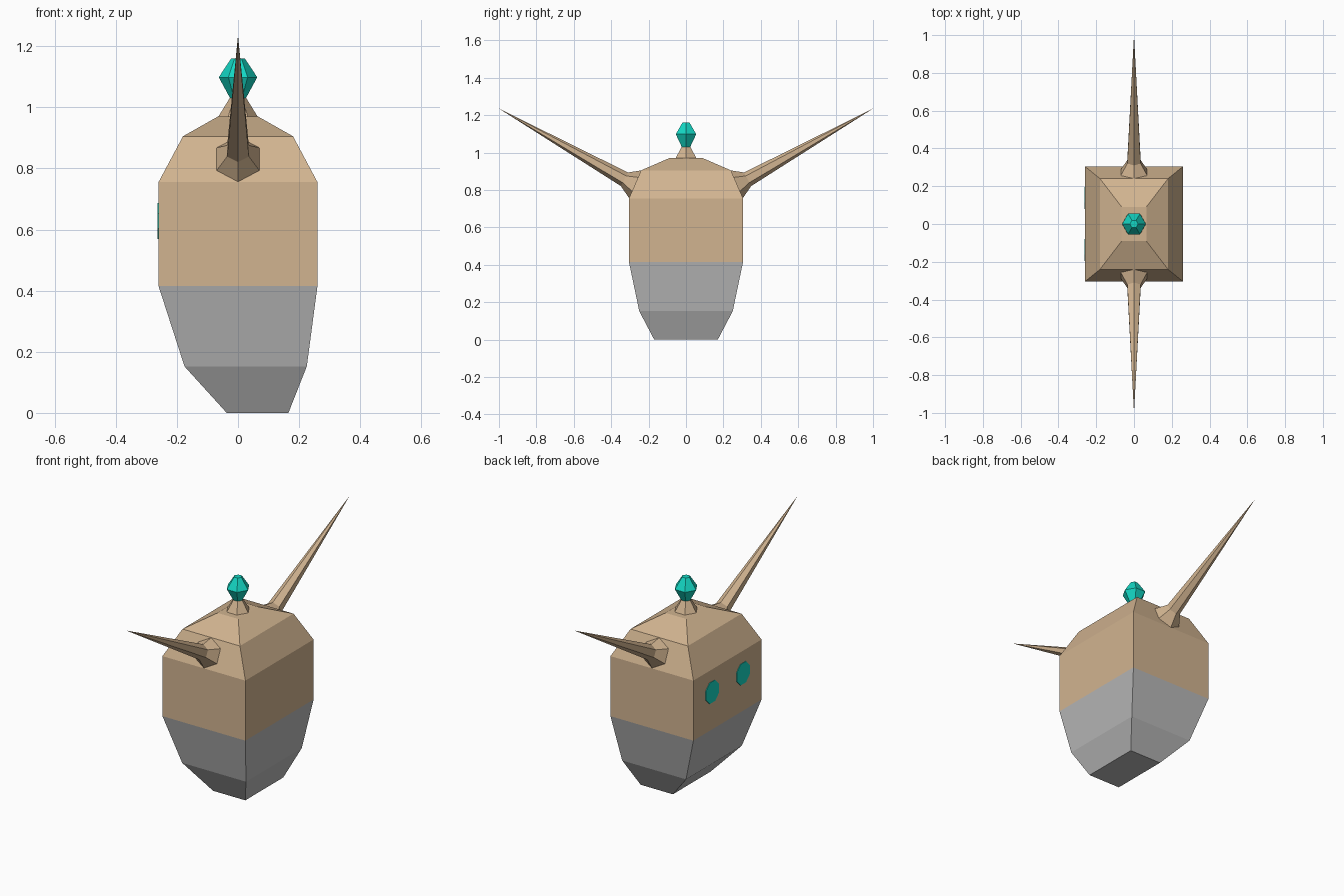
import bpy
import bmesh
from math import cos, sin, pi
from mathutils import Vector

cube = bpy.data.objects.get("Cube")
if cube:
    bpy.data.objects.remove(cube, do_unlink=True)


def make_material(name, rgb):
    mat = bpy.data.materials.new(name)
    mat.use_nodes = True
    colour = (*rgb, 1.0)
    mat.diffuse_color = colour
    bsdf = mat.node_tree.nodes["Principled BSDF"]
    bsdf.inputs["Base Color"].default_value = colour
    bsdf.inputs["Roughness"].default_value = 0.8
    return mat


tan = make_material("tan", (0.64, 0.455, 0.28))
grey = make_material("grey", (0.48, 0.48, 0.48))
teal = make_material("teal", (0.007, 0.68, 0.55))


def loft(name, rings, materials, cap_start=True, cap_end=True):
    """Skin a list of equal-length point rings into one flat-shaded object."""
    bm = bmesh.new()
    loops = [[bm.verts.new(p) for p in ring] for ring in rings]
    n = len(loops[0])
    for a, b in zip(loops, loops[1:]):
        for i in range(n):
            j = (i + 1) % n
            bm.faces.new((a[i], a[j], b[j], b[i]))
    if cap_start:
        bm.faces.new(loops[0][::-1])
    if cap_end:
        bm.faces.new(loops[-1])
    bmesh.ops.remove_doubles(bm, verts=bm.verts, dist=0.0001)
    bmesh.ops.recalc_face_normals(bm, faces=bm.faces)
    mesh = bpy.data.meshes.new(name)
    bm.to_mesh(mesh)
    bm.free()
    for mat in materials:
        mesh.materials.append(mat)
    obj = bpy.data.objects.new(name, mesh)
    bpy.context.collection.objects.link(obj)
    return obj


def polygon(centre, u, v, radius, sides=6, turn=0.0):
    """Regular polygon in the plane spanned by u and v."""
    centre, u, v = Vector(centre), Vector(u), Vector(v)
    angles = [turn + 2 * pi * i / sides for i in range(sides)]
    return [centre + radius * (cos(a) * u + sin(a) * v) for a in angles]


X, Y, Z = Vector((1, 0, 0)), Vector((0, 1, 0)), Vector((0, 0, 1))

# Head: rectangular sections as (height, min x, max x, half depth)
SPLIT = 0.415
sections = [(0, -0.037, 0.165, 0.17), (0.152, -0.175, 0.225, 0.25),
            (SPLIT, -0.26, 0.26, 0.305), (0.755, -0.26, 0.26, 0.305),
            (0.905, -0.18, 0.18, 0.24), (0.97, -0.065, 0.065, 0.09)]
head = loft("head",
            [[(x0, -d, z), (x1, -d, z), (x1, d, z), (x0, d, z)]
             for z, x0, x1, d in sections], [tan, grey])
for face in head.data.polygons:
    face.material_index = 1 if face.center.z < SPLIT else 0

# Stalk and gem on the crown
loft("gem_stalk", [polygon((0, 0, z), X, Y, r)
                   for z, r in ((0.968, 0.065), (1.035, 0.024))], [tan])
loft("gem", [polygon((0, 0, z), X, Y, r)
             for z, r in ((1.03, 0.026), (1.098, 0.063), (1.16, 0.022))], [teal])

# Horns: flared foot, neck and long tapering point
for name, s in (("front_horn", -1), ("back_horn", 1)):
    foot = polygon((0, s * 0.272, 0.83), X,
                   Vector((0, -s * 0.4, 0.92)).normalized(), 0.081, turn=pi / 6)
    neck = polygon((0, s * 0.329, 0.857), X,
                   Vector((0, -s * 0.45, 0.89)).normalized(), 0.041, turn=pi / 6)
    tip = [Vector((0, s, 1.235))] * 6
    loft(name, [foot, neck, tip], [tan], cap_start=False, cap_end=False)

# Eyes: thin round plates on the face
for name, y in (("right_eye", 0.138), ("left_eye", -0.138)):
    loft(name, [polygon((x, y, 0.628), Y, Z, 0.064, sides=8, turn=pi / 8)
                for x in (-0.258, -0.263)], [teal])
